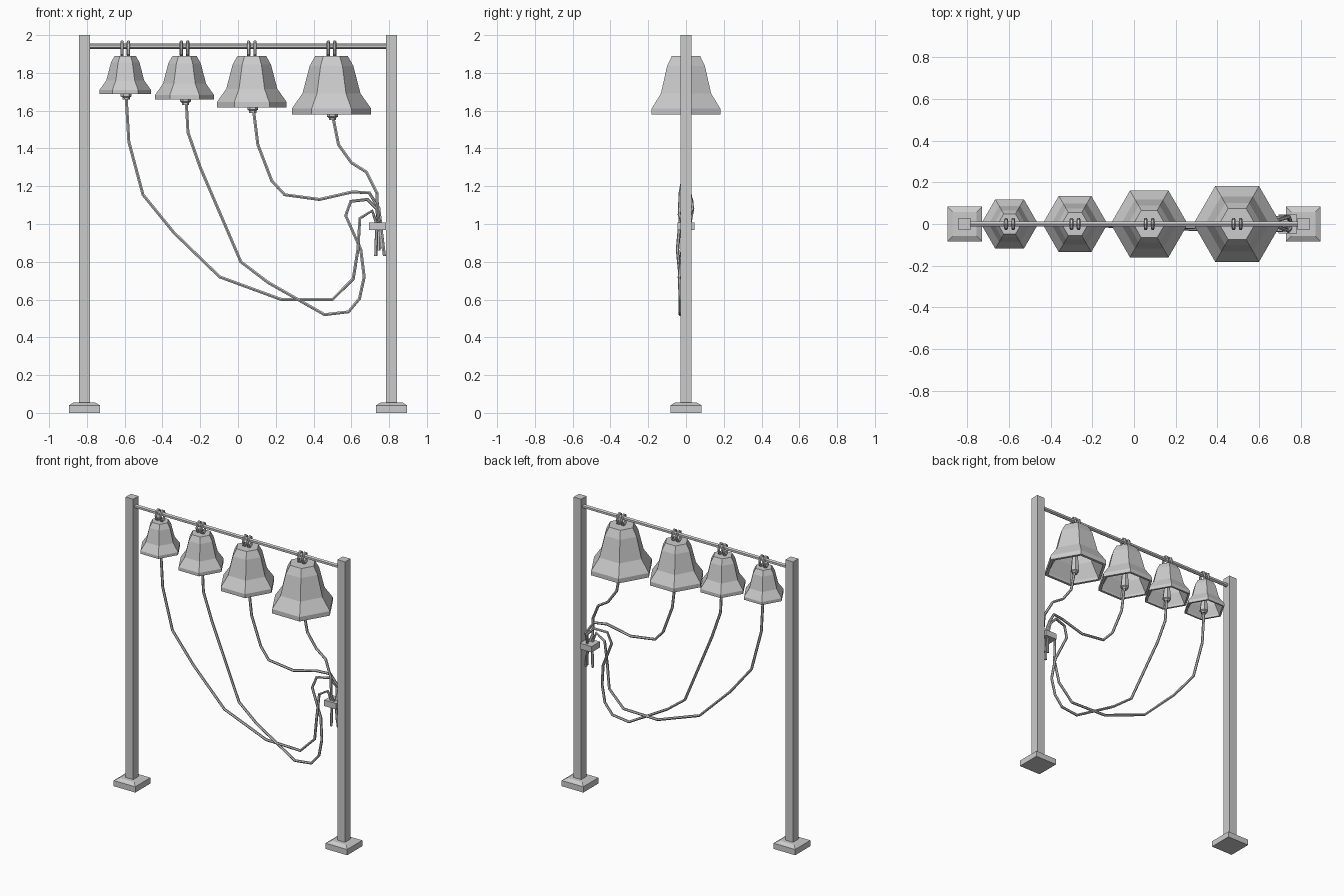
import bpy, bmesh, math
from mathutils import Vector

cube = bpy.data.objects.get("Cube")
if cube:
    bpy.data.objects.remove(cube)

GREY = (0.6, 0.6, 0.6, 1)
metal = bpy.data.materials.new("plain_grey")
metal.use_nodes = True
metal.diffuse_color = GREY
metal.node_tree.nodes["Principled BSDF"].inputs["Base Color"].default_value = GREY


def lathe(name, profile, loc, sides=6, turn=0.0):
    """Join flat-sided rings (radius, height) into one solid with capped ends."""
    bm = bmesh.new()
    rings = []
    for r, z in profile:
        angles = [turn + math.tau * i / sides for i in range(sides)]
        rings.append([bm.verts.new((r * math.cos(a), r * math.sin(a), z)) for a in angles])
    for low, high in zip(rings, rings[1:]):
        for i in range(sides):
            j = (i + 1) % sides
            bm.faces.new((low[i], low[j], high[j], high[i]))
    bm.faces.new(rings[0])
    bm.faces.new(rings[-1])
    bmesh.ops.recalc_face_normals(bm, faces=bm.faces)
    mesh = bpy.data.meshes.new(name)
    bm.to_mesh(mesh)
    bm.free()
    mesh.materials.append(metal)
    obj = bpy.data.objects.new(name, mesh)
    obj.location = loc
    bpy.context.collection.objects.link(obj)
    return obj


def square(name, profile, loc):
    """Square-section solid; profile holds half widths and heights."""
    return lathe(name, [(h * math.sqrt(2), z) for h, z in profile], loc, 4, math.pi / 4)


def tube(name, points, radius, closed=False):
    """Angular tube along a path."""
    curve = bpy.data.curves.new(name, "CURVE")
    curve.dimensions = "3D"
    curve.bevel_depth = radius
    curve.bevel_resolution = 1
    curve.use_fill_caps = True
    spline = curve.splines.new("POLY")
    spline.points.add(len(points) - 1)
    for p, co in zip(spline.points, points):
        p.co = (*co, 1)
    spline.use_cyclic_u = closed
    spline.use_smooth = False
    curve.materials.append(metal)
    obj = bpy.data.objects.new(name, curve)
    bpy.context.collection.objects.link(obj)
    bpy.ops.object.select_all(action="DESELECT")
    bpy.context.view_layer.objects.active = obj
    obj.select_set(True)
    bpy.ops.object.convert(target="MESH")
    return obj


# Posts on chamfered feet
POST_X = 0.813
for side, s in (("left", 1), ("right", -1)):
    square(side + "_post", [(0.029, 0.03), (0.029, 2.0)], (s * POST_X, 0, 0))
    square(side + "_foot", [(0.083, 0), (0.083, 0.04), (0.057, 0.055)], (s * POST_X, 0, 0))

# Crossbar
bar = lathe("crossbar", [(0.014, -POST_X), (0.014, POST_X)], (0, 0, 1.941))
bar.rotation_euler = (0, math.pi / 2, 0)

# Bells: radius and height as shares of the rim radius and bell height
TOP = 1.89
OUTER = [(1, 0), (1, 0.1), (0.73, 0.36), (0.55, 0.83), (0.41, 1)]
INNER = [(0.38, 0.9), (0.48, 0.8), (0.65, 0.36), (0.9, 0.06), (0.9, 0)]
bells = [(-0.597, 0.137, 1.688), (-0.283, 0.156, 1.66),
         (0.073, 0.185, 1.618), (0.495, 0.21, 1.58)]
for n, (x, radius, base) in enumerate(bells, 1):
    height = TOP - base
    lathe(f"bell_{n}", [(r * radius, z * height) for r, z in INNER + OUTER], (x, 0, base))
    # Clapper with a thin stem and a stepped foot
    lathe(f"clapper_{n}", [(0.009, 0.92 * height), (0.009, 0.4 * height),
                           (0.018, 0.38 * height), (0.029, 0.0), (0.029, -0.012),
                           (0.019, -0.018), (0.019, -0.03)], (x + 0.005, 0, base))
    # Pair of hanger rings around the bar
    for s in (-1, 1):
        ring = [(x + s * 0.017, 0.022 * math.sin(a), 1.928 + 0.036 * math.cos(a))
                for a in (math.tau * i / 8 for i in range(8))]
        tube(f"hanger_{n}_{'a' if s < 0 else 'b'}", ring, 0.009, True)

# Ropes, as paths in x, y, z
ropes = [
    [(-.593, 0, 1.69), (-.578, 0, 1.435), (-.503, 0, 1.155), (-.34, 0, .955),
     (-.097, -.01, .72), (.23, -.02, .6), (.5, -.03, .6), (.61, -.03, .71),
     (.635, -.045, .865), (.645, -.03, 1.03), (.71, -.03, 1.07), (.735, -.02, 1), (.73, -.02, .83)],
    [(-.275, 0, 1.67), (-.265, 0, 1.485), (-.2, 0, 1.3), (.015, -.01, .8),
     (.16, -.02, .69), (.458, -.03, .52), (.585, -.03, .535), (.643, -.03, .605),
     (.668, -.035, .72), (.65, -.02, .865), (.57, 0, 1.045), (.597, .01, 1.12),
     (.685, .03, 1.13), (.735, .035, 1.08), (.745, .02, 1), (.745, .02, .86)],
    [(.08, 0, 1.62), (.105, 0, 1.42), (.178, -.005, 1.23), (.247, -.015, 1.155),
     (.432, -.01, 1.13), (.606, 0, 1.17), (.695, .02, 1.165), (.745, .035, 1.085),
     (.755, 0, 1), (.76, 0, .87)],
    [(.5, 0, 1.58), (.532, 0, 1.42), (.6, 0, 1.325), (.68, -.01, 1.275),
     (.735, -.03, 1.165), (.74, -.035, 1.05), (.757, -.01, .98), (.775, -.01, .83)],
]
for n, path in enumerate(ropes, 1):
    tube(f"rope_{n}", path, 0.009)

# Rope holder fixed to the left post
square("rope_holder", [(0.045, 0.967), (0.045, 1.008)], (0.738, 0, 0))
